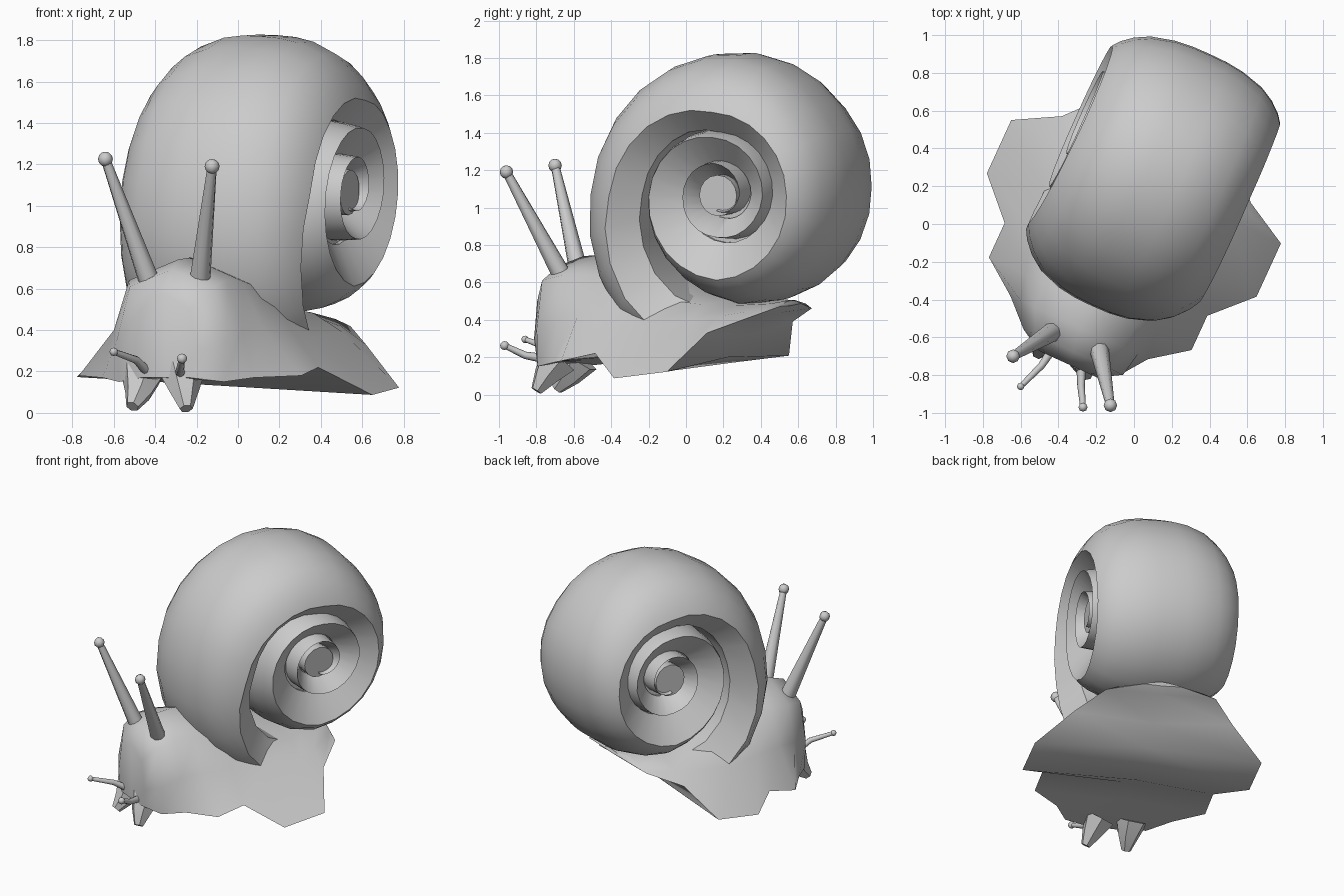
import bpy
import bmesh
import math
from mathutils import Vector, Matrix

default_cube = bpy.data.objects.get("Cube")
if default_cube:
    bpy.data.objects.remove(default_cube, do_unlink=True)

HEADING = Matrix.Rotation(math.radians(-24.6), 4, 'Z')

# One plain grey material for the whole model
grey = bpy.data.materials.new("plain_grey")
grey.use_nodes = True
colour = (0.6, 0.6, 0.6, 1.0)
grey.diffuse_color = colour
grey.node_tree.nodes["Principled BSDF"].inputs["Base Color"].default_value = colour


def finish(name, bm, sharp_angle, matrix=None):
    """Turn a bmesh into a smooth shaded object."""
    bmesh.ops.recalc_face_normals(bm, faces=bm.faces)
    if matrix:
        bm.transform(matrix)
    mesh = bpy.data.meshes.new(name)
    bm.to_mesh(mesh)
    bm.free()
    mesh.materials.append(grey)
    mesh.shade_smooth()
    mesh.set_sharp_from_angle(angle=math.radians(sharp_angle))
    obj = bpy.data.objects.new(name, mesh)
    bpy.context.collection.objects.link(obj)
    return obj


def loft(bm, rings):
    """Skin a list of closed rings and cap both ends."""
    rows = [[bm.verts.new(p) for p in ring] for ring in rings]
    for a, b in zip(rows, rows[1:]):
        for i in range(len(a)):
            j = (i + 1) % len(a)
            bm.faces.new((a[i], a[j], b[j], b[i]))
    bm.faces.new(rows[0])
    bm.faces.new(rows[-1])


def tube(bm, path, radii, sides=8):
    """Tapered tube along a few points."""
    points = [Vector(p) for p in path]
    rings = []
    for i, p in enumerate(points):
        ahead = points[min(i + 1, len(points) - 1)]
        behind = points[max(i - 1, 0)]
        turn = (ahead - behind).to_track_quat('Z', 'Y')
        ring = []
        for k in range(sides):
            a = math.tau * k / sides
            ring.append(p + turn @ Vector((math.cos(a), math.sin(a), 0)) * radii[i])
        rings.append(ring)
    loft(bm, rings)


# Shell: angle from the front, ridge radius, outer radius, half width
SPIRAL = [
    (-75, .82, .9, .43), (-55, .81, 1.0, .46), (0, .61, .86, .5),
    (90, .45, .735, .485), (135, .435, .65, .485), (180, .43, .605, .49),
    (270, .45, .605, .48), (360, .385, .45, .48), (450, .315, .35, .485),
    (540, .285, .315, .48), (630, .22, .24, .475), (720, .19, .21, .47),
    (810, .175, .19, .47), (900, .14, .155, .465), (990, .08, .1, .455),
]
# Cross-section of the whorl: share of width, share of the way ridge to rim
BULGE = [(1, 0), (.94, .22), (.82, .5), (.66, .74), (.4, .93), (.2, .99), (0, 1)]
BULGE += [(-x, h) for x, h in reversed(BULGE[:-1])]


def spiral_at(angle):
    for a, b in zip(SPIRAL, SPIRAL[1:]):
        if angle <= b[0]:
            t = (angle - a[0]) / (b[0] - a[0])
            return [u + (v - u) * t for u, v in zip(a[1:], b[1:])]
    return SPIRAL[-1][1:]


def whorl_ring(angle):
    ridge, rim, width = spiral_at(angle)
    section = [(x * width, ridge + h * (rim - ridge)) for x, h in BULGE]
    # the flank into the hollow gets wider on the inner turns
    inward = min(max((angle - 60) / 210, 0), 1)
    groove = ridge * (.77 - .2 * inward)
    section += [(-(width - .12), groove), (width - .12, groove)]
    a = math.radians(angle)
    return [(x, -r * math.cos(a), r * math.sin(a)) for x, r in section]


roll = Matrix.Rotation(math.radians(3.5), 4, 'Y')
shell_place = HEADING @ Matrix.Translation((-.01, .38, 1.09)) @ roll
bm = bmesh.new()
loft(bm, [whorl_ring(angle) for angle in range(-75, 991, 15)])
finish("shell_whorls", bm, 38, shell_place)

# Core that closes the middle of the coil
bm = bmesh.new()
side_on = Matrix.Rotation(math.pi / 2, 4, 'Y')
for radius, length in ((.27, .68), (.11, .86)):
    bmesh.ops.create_cone(bm, cap_ends=True, segments=16, radius1=radius,
                          radius2=radius, depth=length, matrix=side_on)
finish("shell_core", bm, 38, shell_place)

# Body: station, hem, flank, shoulder, crest height, sole height
STATIONS = [
    (-.82, (.13, .17), (.17, .3), (.13, .5), .57, .17),
    (-.75, (.28, .15), (.29, .35), (.22, .61), .69, .17),
    (-.62, (.40, .17), (.34, .4), (.26, .64), .74, .18),
    (-.48, (.59, .18), (.38, .42), (.27, .64), .75, .2),
    (-.28, (.59, .22), (.43, .42), (.29, .6), .72, .22),
    (-.08, (.785, .13), (.48, .39), (.32, .53), .66, .13),
    (.23, (.785, .165), (.48, .42), (.33, .5), .54, .2),
    (.36, (.55, .36), (.42, .44), (.25, .49), .52, .32),
    (.55, (.38, .44), (.3, .47), (.17, .495), .5, .44),
    (.6, (.13, .48), (.1, .49), (.05, .5), .505, .475),
]
rings = []
for y, hem, flank, shoulder, crest, sole in STATIONS:
    half = [hem, flank, shoulder]
    outline = half + [(0, crest)] + [(-x, z) for x, z in reversed(half)] + [(0, sole)]
    # the hem hangs a little lower on one side, and the head turns slightly
    lean = .055 if y > -.25 else 0
    sway = .025 if y < -.7 else 0
    rings.append([(x + sway, y, z - lean * x) for x, z in outline])
bm = bmesh.new()
loft(bm, rings)
finish("body_and_foot", bm, 50, HEADING @ Matrix.Translation((-.035, 0, 0)))


# Stalks and feelers, each with a round tip
def feeler(name, path, radii, tip_radius):
    bm = bmesh.new()
    tube(bm, path, radii)
    bmesh.ops.create_uvsphere(bm, u_segments=8, v_segments=6, radius=tip_radius,
                              matrix=Matrix.Translation(path[-1]))
    finish(name, bm, 50)


feeler("right_eye_stalk", [(-.43, -.57, .64), (-.64, -.70, 1.225)], (.052, .023), .036)
feeler("left_eye_stalk", [(-.185, -.66, .63), (-.125, -.96, 1.19)], (.052, .023), .036)
feeler("right_feeler", [(-.43, -.66, .19), (-.49, -.75, .255), (-.60, -.86, .295)],
       (.024, .019, .014), .02)
feeler("left_feeler", [(-.28, -.74, .19), (-.28, -.86, .21), (-.27, -.97, .262)],
       (.026, .02, .015), .024)

# Two pointed flaps below the mouth
for name, path in (
    ("right_mouth_flap", [(-.46, -.57, .19), (-.48, -.63, .1), (-.51, -.69, .03)]),
    ("left_mouth_flap", [(-.27, -.68, .19), (-.26, -.75, .1), (-.25, -.80, .02)]),
):
    bm = bmesh.new()
    tube(bm, path, (.11, .07, .032), sides=6)
    finish(name, bm, 40)
